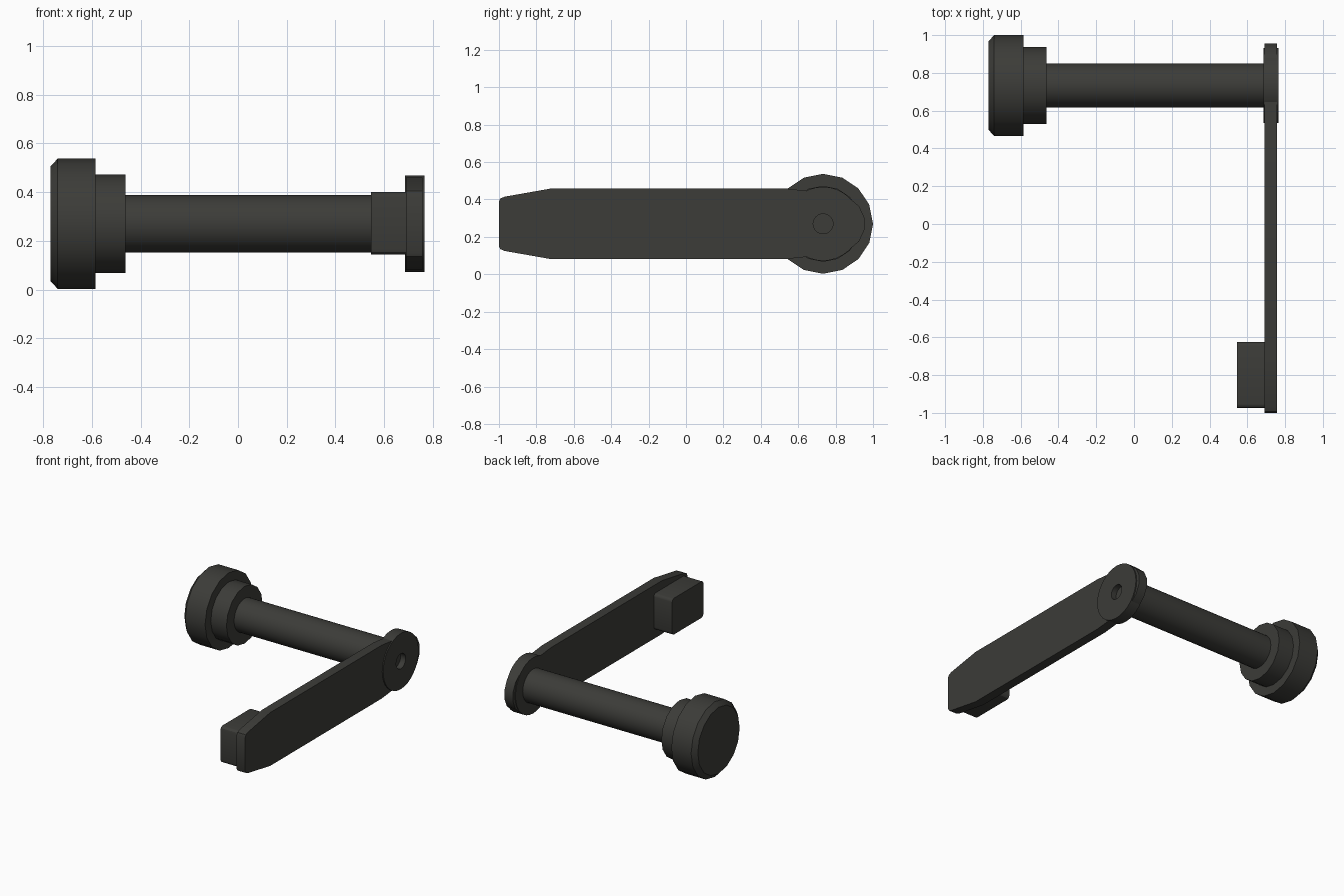
import bpy, bmesh, math

if "Cube" in bpy.data.objects:
    bpy.data.objects.remove(bpy.data.objects["Cube"])

CY, CZ = 0.733, 0.27   # shared axis of knob, shaft and pivot disc

mat = bpy.data.materials.new("dark_grey")
mat.diffuse_color = (0.045, 0.045, 0.04, 1)
mat.use_nodes = True
mat.node_tree.nodes["Principled BSDF"].inputs["Base Color"].default_value = mat.diffuse_color


def finish(name, bm, smooth=True):
    bmesh.ops.remove_doubles(bm, verts=bm.verts, dist=1e-5)
    bmesh.ops.recalc_face_normals(bm, faces=bm.faces)
    me = bpy.data.meshes.new(name)
    bm.to_mesh(me)
    bm.free()
    ob = bpy.data.objects.new(name, me)
    bpy.context.collection.objects.link(ob)
    me.materials.append(mat)
    if smooth:
        bpy.ops.object.select_all(action='DESELECT')
        ob.select_set(True)
        bpy.context.view_layer.objects.active = ob
        bpy.ops.object.shade_smooth_by_angle(angle=math.radians(30))
    return ob


def lathe(name, profile, sides):
    """Spin (x, radius) points round the shared x axis and cap both ends."""
    bm = bmesh.new()
    rings = []
    for x, r in profile:
        rings.append([bm.verts.new((x, CY + r * math.sin(2 * math.pi * i / sides),
                                    CZ + r * math.cos(2 * math.pi * i / sides)))
                      for i in range(sides)])
    for a, b in zip(rings, rings[1:]):
        for i in range(sides):
            j = (i + 1) % sides
            bm.faces.new((a[i], a[j], b[j], b[i]))
    bm.faces.new(rings[0])
    bm.faces.new(rings[-1])
    return finish(name, bm)


def extrude_x(name, outline, x0, x1):
    """Prism from a (y, z) outline between two x positions."""
    bm = bmesh.new()
    face = bm.faces.new([bm.verts.new((x0, y, z)) for y, z in outline])
    new = bmesh.ops.extrude_face_region(bm, geom=[face])["geom"]
    bmesh.ops.translate(bm, vec=(x1 - x0, 0, 0),
                        verts=[v for v in new if isinstance(v, bmesh.types.BMVert)])
    return finish(name, bm)


# Turning parts
lathe("knob", [(-0.77, 0.235), (-0.74, 0.267), (-0.585, 0.267)], 16)
lathe("collar", [(-0.59, 0.203), (-0.462, 0.203)], 16)
lathe("shaft", [(-0.47, 0.117), (0.70, 0.117)], 32)
lathe("pivot_disc", [(0.725, 0.053), (0.765, 0.053), (0.765, 0.198),
                     (0.686, 0.198), (0.686, 0.1)], 32)

# Arm plate: upper half outline as (y, height from axis), mirrored below
half = [(-1.0, 0.12), (-0.993, 0.135), (-0.97, 0.145), (-0.72, 0.189),
        (0.53, 0.189), (0.66, 0.175), (0.79, 0.17), (0.87, 0.14),
        (0.925, 0.095), (0.955, 0.03)]
arm = extrude_x("arm_plate", [(y, CZ + h) for y, h in half] +
                [(y, CZ - h) for y, h in reversed(half)], 0.69, 0.757)

# Recess through the plate behind the pivot hole
cutter = lathe("recess_cutter", [(0.725, 0.055), (0.80, 0.055)], 32)
cut = arm.modifiers.new("recess", 'BOOLEAN')
cut.object, cut.operation, cut.solver = cutter, 'DIFFERENCE', 'EXACT'
bpy.context.view_layer.objects.active = arm
bpy.ops.object.modifier_apply(modifier="recess")
bpy.data.objects.remove(cutter)

# End block with rounded corners
R = 0.022
block = []
for cy, cz, start in ((-0.625 - R, 0.4 - R, 0), (-0.975 + R, 0.4 - R, 90),
                      (-0.975 + R, 0.143 + R, 180), (-0.625 - R, 0.143 + R, 270)):
    for k in range(4):
        a = math.radians(start + 30 * k)
        block.append((cy + R * math.cos(a), cz + R * math.sin(a)))
extrude_x("end_block", block, 0.546, 0.695)
